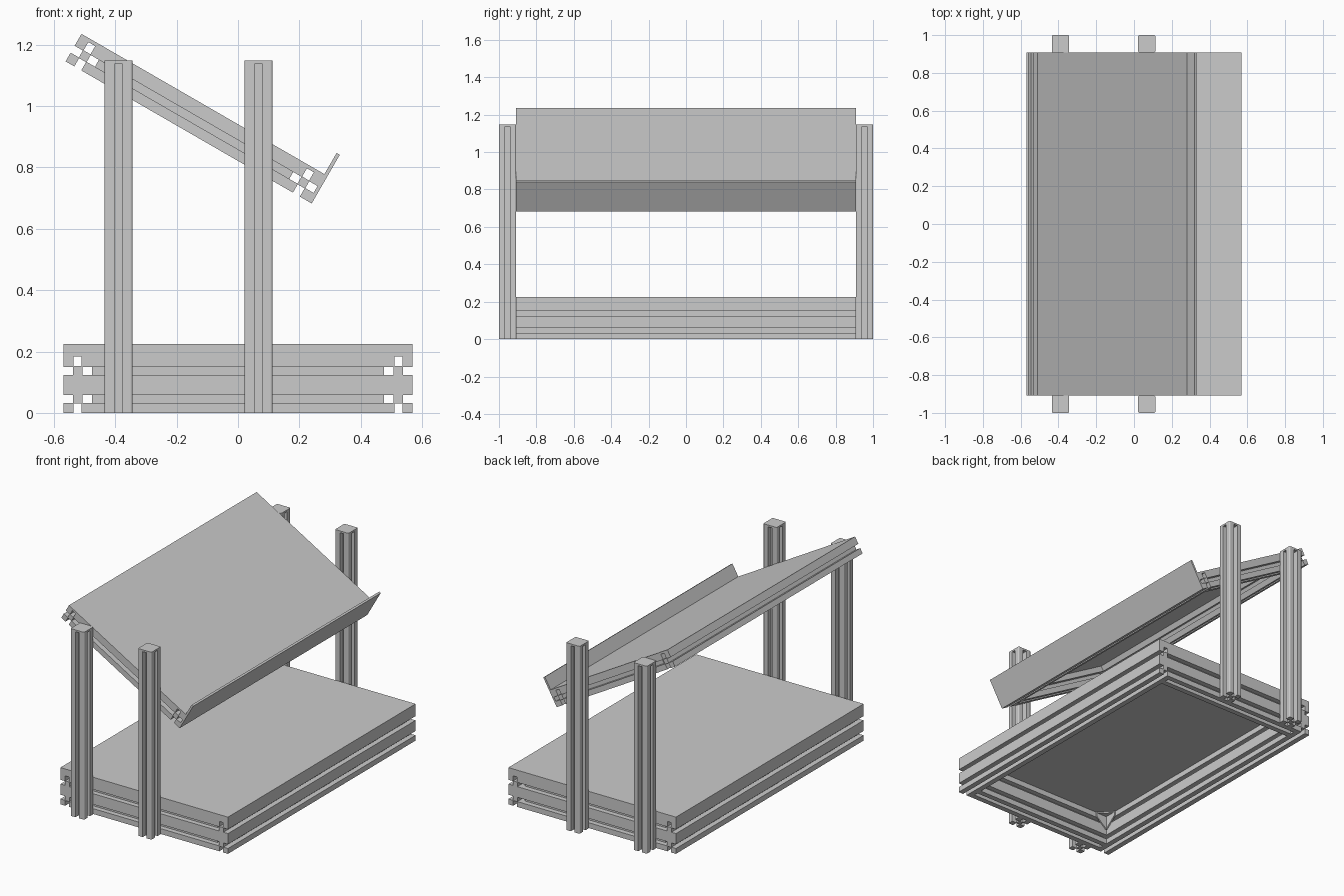
import bpy, bmesh, math
from mathutils import Vector, Matrix

if "Cube" in bpy.data.objects:
    bpy.data.objects.remove(bpy.data.objects["Cube"])

P = 0.0915            # extrusion module
SLOT, DEPTH = 0.026, 0.031
HX, HY = 0.568, 1 - P  # base half sizes


def profile(w, h, nw, nh, r=0.0):
    """Rectangle outline with square slots: nw on the w sides, nh on the h sides."""
    c = [Vector(p) for p in ((0, 0), (w, 0), (w, h), (0, h))]
    pts = []
    for i in range(4):
        a, b, n = c[i], c[(i + 1) % 4], (nw, nh)[i % 2]
        d = (b - a).normalized()
        inw = Vector((-d.y, d.x))
        if r:
            ctr = a + d * r + inw * r
            for k in range(4):
                t = k * math.pi / 6
                pts.append(ctr - d * r * math.cos(t) - inw * r * math.sin(t))
        else:
            pts.append(a)
        for k in range(n):
            m = a + (b - a) * ((k + 0.5) / n)
            s, e = m - d * SLOT / 2, m + d * SLOT / 2
            pts += [s, s + inw * DEPTH, e + inw * DEPTH, e]
    return pts


def extrude(name, pts, length, origin, ax, ay):
    """Extrude a 2D outline lying in axes ax, ay along their cross product."""
    ax, ay, o = Vector(ax), Vector(ay), Vector(origin)
    az = ax.cross(ay)
    bm = bmesh.new()
    lo = [bm.verts.new(o + ax * p[0] + ay * p[1]) for p in pts]
    hi = [bm.verts.new(v.co + az * length) for v in lo]
    bm.faces.new(lo[::-1])
    bm.faces.new(hi)
    n = len(lo)
    for i in range(n):
        j = (i + 1) % n
        bm.faces.new((lo[i], lo[j], hi[j], hi[i]))
    bmesh.ops.recalc_face_normals(bm, faces=bm.faces)
    me = bpy.data.meshes.new(name)
    bm.to_mesh(me)
    bm.free()
    ob = bpy.data.objects.new(name, me)
    bpy.context.collection.objects.link(ob)
    return ob


X, Y, Z = (1, 0, 0), (0, 1, 0), (0, 0, 1)
BH = 2 * P

# Base frame: double-height rails and thick top
for s, x in (("left", -HX), ("right", HX - P)):
    extrude("base_long_rail_" + s, profile(P, BH, 1, 2), 2 * HY, (x, HY, 0), X, Z)
for s, y in (("front", -HY), ("back", HY - P)):
    extrude("base_short_rail_" + s, profile(P, BH, 1, 2), 2 * (HX - P), (-HX + P, y, 0), Y, Z)
extrude("base_top", profile(2 * HX, 2 * HY, 0, 0), 0.225 - BH, (-HX, -HY, BH), X, Y)

# Corner bracket under the base top: two wall plates and a gusset
bx, by, bs, bt = -HX + P, -HY + P, 0.08, 0.008
extrude("bracket_gusset", [(0, 0), (bs, 0), (0, bs)], bt, (bx, by, BH - bt), X, Y)
tri = [(0, BH - 0.09), (bt, BH - 0.09), (bs, BH - 0.03), (bs, BH), (0, BH)]
extrude("bracket_plate_front", tri, bt, (bx, by + bt, 0), X, Z)
extrude("bracket_plate_side", tri, bt, (bx, by, 0), Y, Z)

# Posts with end caps
for sx, x in (("left", -0.435), ("right", 0.0215)):
    for sy, y in (("front", -1), ("back", HY)):
        extrude(f"post_{sx}_{sy}", profile(P, P, 1, 1, 0.007), 1.137, (x, y, 0), X, Y)
        extrude(f"post_cap_{sx}_{sy}", profile(P, P, 0, 0, 0.007), 0.011, (x, y, 1.137), X, Y)

# Tilted shelf: local u runs down the slope, n is normal to it
A = math.radians(30)
U = Vector((math.cos(A), 0, -math.sin(A)))
N = Vector((math.sin(A), 0, math.cos(A)))
O = Vector((-0.51, 0, 1.235))
LEN, T = 0.914, 0.012


def at(u, y, n):
    return O + U * u + N * n + Vector((0, y, 0))


for s, u in (("upper", 0), ("lower", LEN - P)):
    extrude("shelf_rail_" + s, profile(P, P, 1, 1), 2 * HY, at(u, HY, -T - P), U, N)
for s, y in (("front", -HY), ("back", HY - P)):
    extrude("shelf_side_rail_" + s, profile(P, P, 1, 1), LEN - 2 * P, at(P, y, -T - P), Y, N)
extrude("shelf_panel", profile(LEN, T, 0, 0), 2 * HY, at(0, HY, -T), U, N)
extrude("shelf_lip", profile(T, 0.183, 0, 0), 2 * HY, at(LEN, HY, -T - P), U, N)
